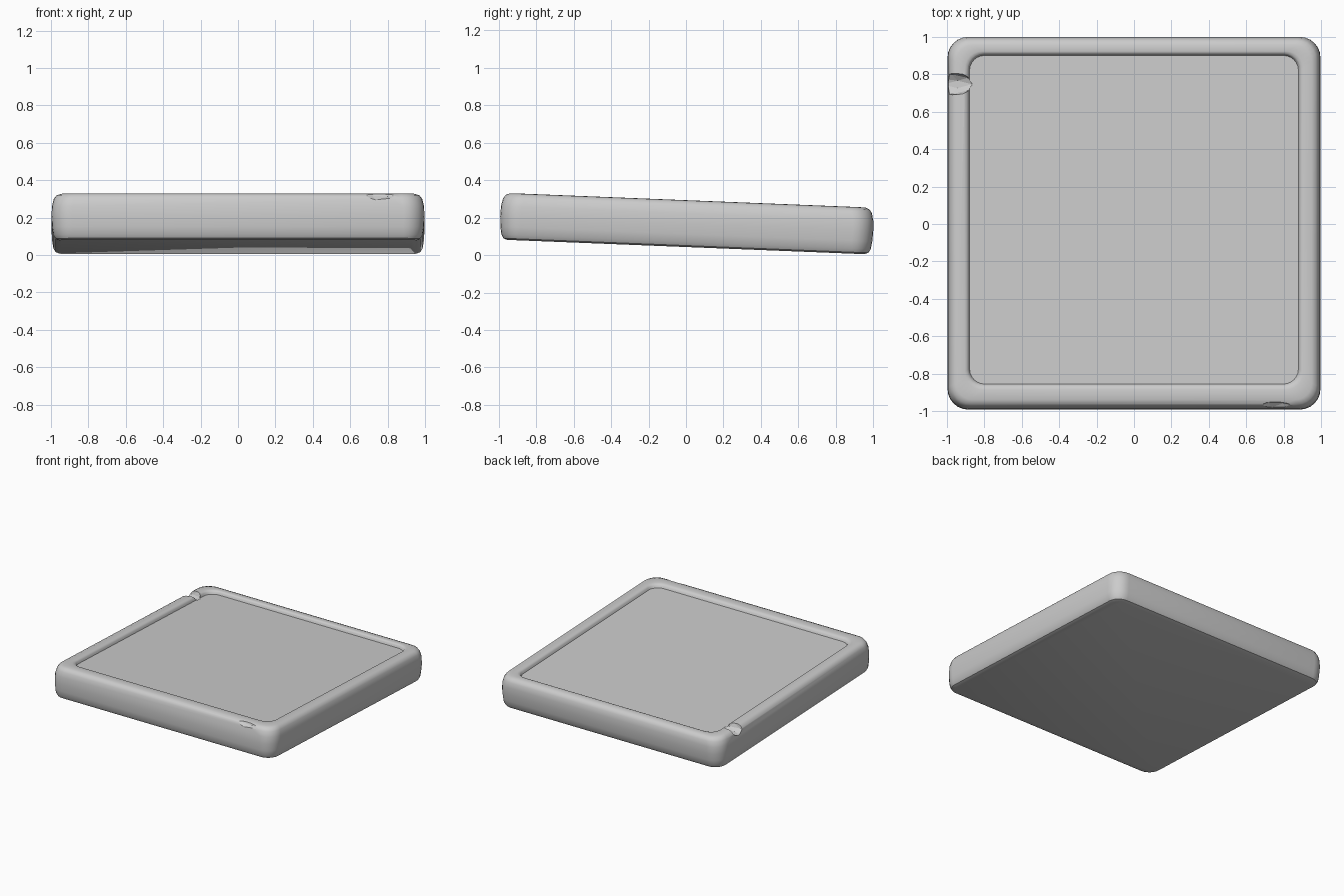
import bpy, bmesh, math
from mathutils import Matrix, Vector

if "Cube" in bpy.data.objects:
    bpy.data.objects.remove(bpy.data.objects["Cube"])

TILT = Matrix.Translation((0, -0.001, 0.043)) @ Matrix.Rotation(-math.atan(0.04), 4, 'X')


def make_object(name, bm):
    mesh = bpy.data.meshes.new(name)
    bmesh.ops.recalc_face_normals(bm, faces=bm.faces[:])
    bm.to_mesh(mesh)
    bm.free()
    obj = bpy.data.objects.new(name, mesh)
    bpy.context.collection.objects.link(obj)
    return obj


def ring(bm, half, z, radius, shift=0.0, steps=6):
    """Rounded-square loop of vertices at height z."""
    verts = []
    for q, (sx, sy) in enumerate(((1, 1), (-1, 1), (-1, -1), (1, -1))):
        for i in range(steps + 1):
            a = math.pi / 2 * (q + i / steps)
            c = half - radius
            verts.append(bm.verts.new((sx * c + radius * math.cos(a),
                                       sy * c + radius * math.sin(a) + shift, z)))
    return verts


# Worn slab: bulging sides, raised rim, shallow recessed panel
profile = [  # half width, height, corner radius, y shift
    (0.955, 0.000, 0.08, 0), (0.975, 0.008, 0.09, 0), (0.987, 0.028, 0.10, 0),
    (0.994, 0.070, 0.11, 0), (0.997, 0.125, 0.11, 0), (0.995, 0.180, 0.11, 0),
    (0.986, 0.220, 0.11, 0), (0.972, 0.240, 0.10, 0), (0.950, 0.249, 0.09, 0),
    (0.905, 0.250, 0.09, 0.01), (0.893, 0.246, 0.09, 0.012),
    (0.885, 0.238, 0.085, 0.014), (0.879, 0.222, 0.08, 0.015),
]
bm = bmesh.new()
rings = [ring(bm, h, z, r, s) for h, z, r, s in profile]
for low, high in zip(rings, rings[1:]):
    n = len(low)
    for i in range(n):
        j = (i + 1) % n
        bm.faces.new((low[i], low[j], high[j], high[i]))
bm.faces.new(rings[0][::-1])
bm.faces.new(rings[-1])
slab = make_object("stone_slab", bm)
slab.matrix_world = TILT


# Chips knocked out of the front and left upper edges
def chip(name, location, scale):
    bm = bmesh.new()
    bmesh.ops.create_icosphere(bm, subdivisions=2, radius=1)
    cutter = make_object(name, bm)
    cutter.matrix_world = TILT @ Matrix.LocRotScale(Vector(location), None, Vector(scale))
    cutter.hide_render = True
    cutter.hide_set(True)
    mod = slab.modifiers.new(name, 'BOOLEAN')
    mod.object = cutter
    mod.operation = 'DIFFERENCE'
    mod.solver = 'EXACT'


chip("front_chip_cutter", (0.76, -1.02, 0.26), (0.15, 0.065, 0.055))
chip("left_chip_cutter", (-1.02, 0.74, 0.25), (0.18, 0.065, 0.06))

# Smooth shading with sharp chip and panel edges
bpy.context.view_layer.objects.active = slab
slab.select_set(True)
bpy.ops.object.shade_smooth_by_angle(angle=math.radians(35))
